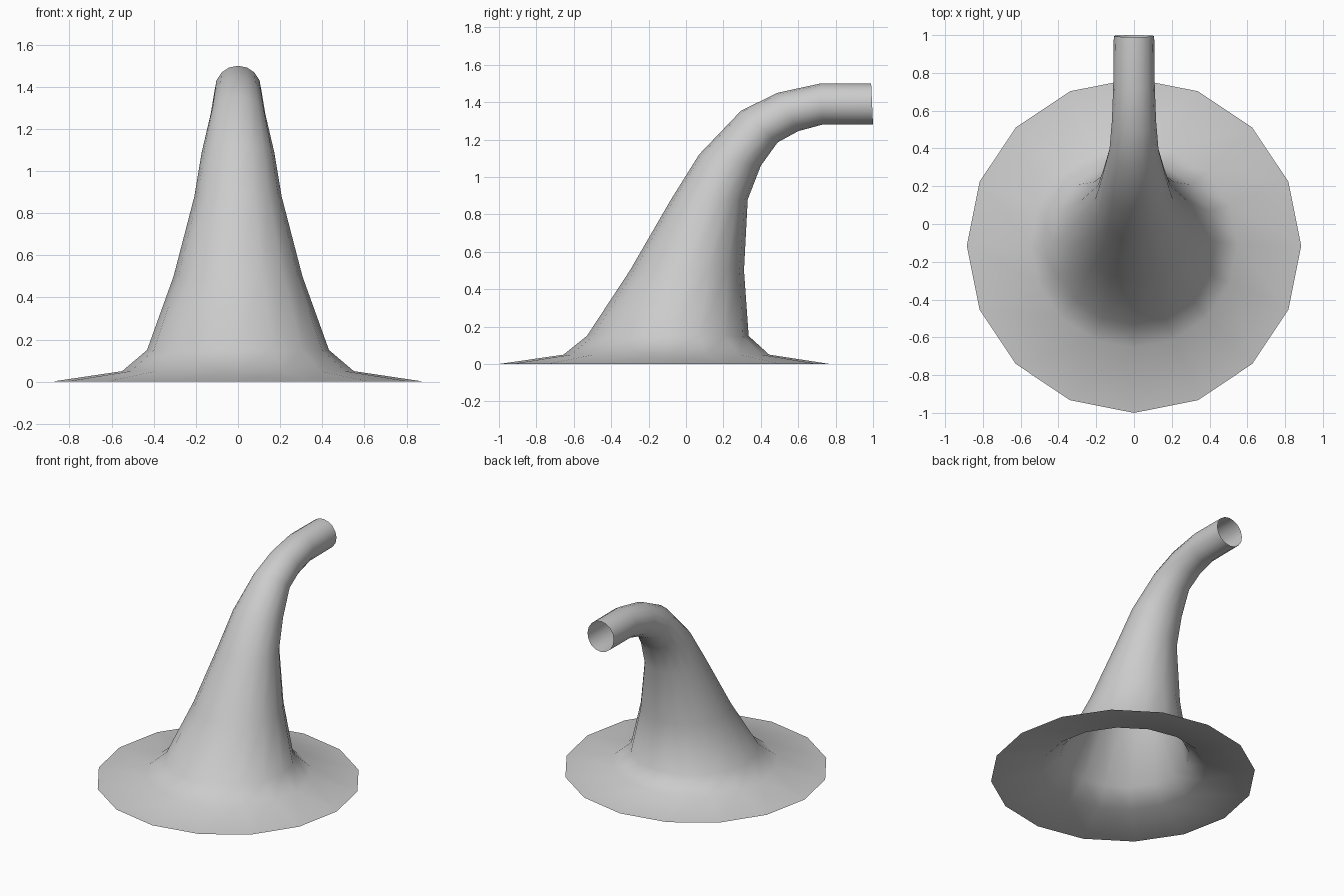
import bpy, bmesh, math
from mathutils import Vector

if "Cube" in bpy.data.objects:
    bpy.data.objects.remove(bpy.data.objects["Cube"])

SIDES = 16
# Each ring: outer-bend point (y, z), inner-bend point (y, z), half width in x
rings = [
    ((-1.00, 0.00), (0.77, 0.00), 0.885),   # brim edge
    ((-0.655, 0.05), (0.445, 0.05), 0.55),
    ((-0.53, 0.15), (0.335, 0.15), 0.432),
    ((-0.30, 0.50), (0.31, 0.50), 0.306),   # cone
    ((-0.08, 0.88), (0.33, 0.88), 0.207),
    ((0.07, 1.12), (0.40, 1.06), 0.172),
    ((0.295, 1.355), (0.49, 1.185), 0.13),  # bend
    ((0.49, 1.45), (0.60, 1.245), 0.117),
    ((0.72, 1.50), (0.73, 1.28), 0.11),
    ((0.99, 1.50), (1.00, 1.28), 0.107),    # open spout end
]

# Flared, bent horn: an open single-walled loft
bm = bmesh.new()
loops = []
for a, b, rx in rings:
    a, b = Vector((0, *a)), Vector((0, *b))
    mid, half = (a + b) / 2, (a - b) / 2
    loop = []
    for i in range(SIDES):
        t = 2 * math.pi * i / SIDES
        loop.append(bm.verts.new(mid + half * math.cos(t) + Vector((rx * math.sin(t), 0, 0))))
    loops.append(loop)
for lo, hi in zip(loops, loops[1:]):
    for i in range(SIDES):
        j = (i + 1) % SIDES
        bm.faces.new((lo[i], lo[j], hi[j], hi[i])).smooth = True

mesh = bpy.data.meshes.new("flared_horn")
bm.to_mesh(mesh)
bm.free()
horn = bpy.data.objects.new("flared_horn", mesh)
bpy.context.collection.objects.link(horn)
